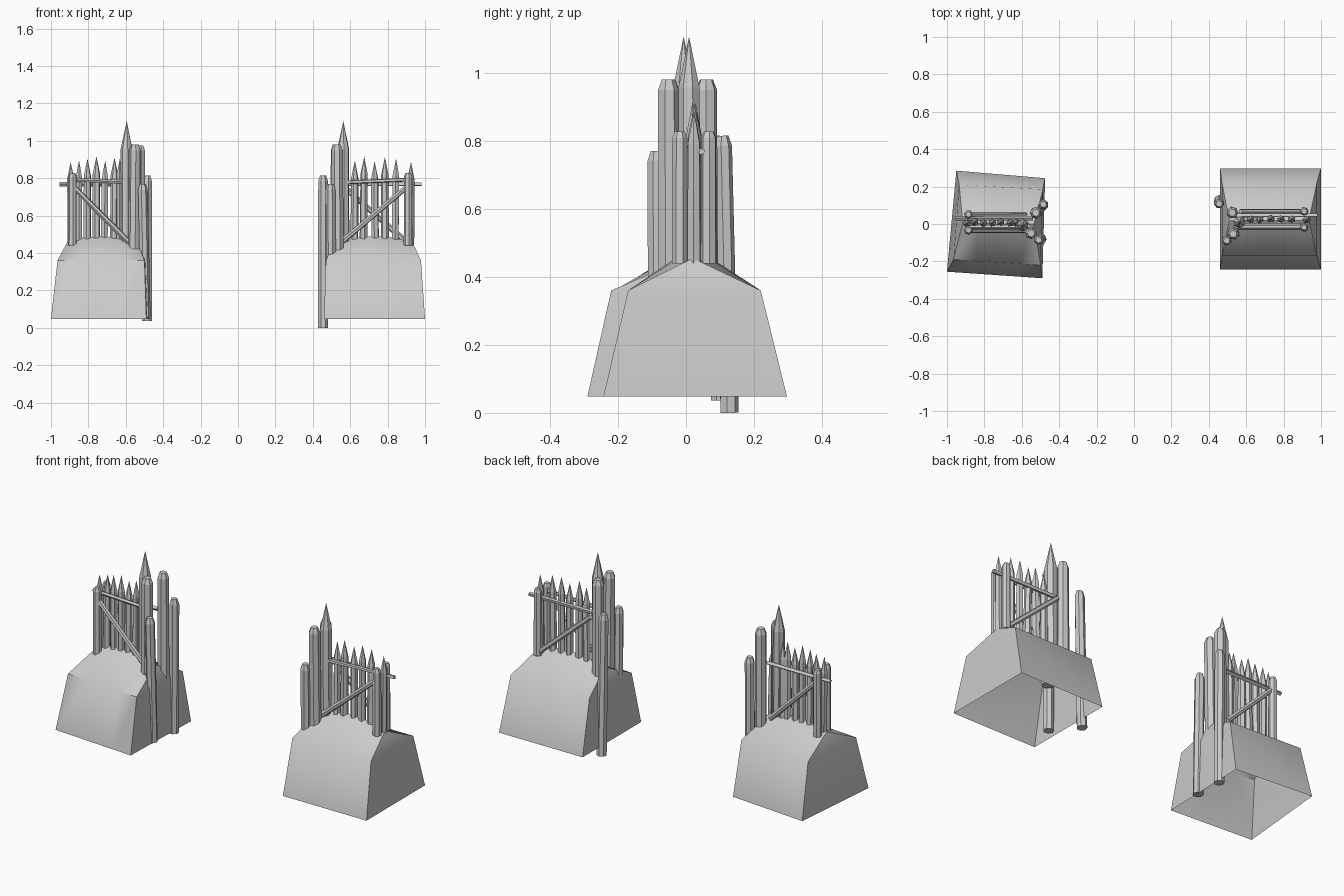
import bpy, bmesh, math, random
from mathutils import Vector

if "Cube" in bpy.data.objects:
    bpy.data.objects.remove(bpy.data.objects["Cube"])

random.seed(4)


def finish(bm, name, angle=None):
    bmesh.ops.recalc_face_normals(bm, faces=bm.faces)
    me = bpy.data.meshes.new(name)
    bm.to_mesh(me)
    bm.free()
    ob = bpy.data.objects.new(name, me)
    bpy.context.collection.objects.link(ob)
    if angle:
        bpy.ops.object.select_all(action='DESELECT')
        ob.select_set(True)
        bpy.context.view_layer.objects.active = ob
        bpy.ops.object.shade_smooth_by_angle(angle=math.radians(angle))
    return ob


def log(name, a, b, r, sides=7, tip=0.0, blunt=0.0):
    """Timber from a to b; tip = sharpened point length, blunt = axe-cut top length."""
    a, b = Vector(a), Vector(b)
    d = (b - a).normalized()
    u = d.cross(Vector((0, 1, 0)) if abs(d.y) < 0.9 else Vector((1, 0, 0))).normalized()
    w = d.cross(u)
    spin = random.uniform(0, 1)
    bm = bmesh.new()

    def ring(c, rad):
        return [bm.verts.new(c + rad * (u * math.cos(t) + w * math.sin(t)))
                for t in (spin + 2 * math.pi * i / sides for i in range(sides))]

    rings = [ring(a, r), ring(b - d * max(tip, blunt), r * 0.95)]
    if blunt:
        rings.append(ring(b, r * 0.6))
    for p, q in zip(rings, rings[1:]):
        for i in range(sides):
            j = (i + 1) % sides
            bm.faces.new((p[i], p[j], q[j], q[i]))
    bm.faces.new(rings[0])
    if tip:
        top = bm.verts.new(b)
        for i in range(sides):
            bm.faces.new((rings[-1][i], rings[-1][(i + 1) % sides], top))
    else:
        bm.faces.new(rings[-1])
    return finish(bm, name)


def mound(name, base, shoulder, ridge):
    """Open-bottomed earth bank: base corners, shoulder corners, curved ridge line along x."""
    n = len(ridge)
    bm = bmesh.new()

    def side(corners, z, i0, i1):
        p, q = Vector(corners[i0]), Vector(corners[i1])
        return [bm.verts.new((*p.lerp(q, k / (n - 1)), z)) for k in range(n)]

    bf, bb = side(base, 0.048, 0, 1), side(base, 0.048, 3, 2)
    sf, sb = side(shoulder, 0.36, 0, 1), side(shoulder, 0.36, 3, 2)
    top = [bm.verts.new(p) for p in ridge]
    for k in range(n - 1):
        for lo, hi in ((bf, sf), (sf, top), (bb, sb), (sb, top)):
            bm.faces.new((lo[k], lo[k + 1], hi[k + 1], hi[k]))
    for k in (0, n - 1):
        bm.faces.new((bf[k], bb[k], sb[k], sf[k]))
        bm.faces.new((sf[k], sb[k], top[k]))
    finish(bm, name, 50)


# earth banks
mound("right_mound",
      [(0.46, -0.243), (1, -0.243), (1, 0.297), (0.46, 0.297)],
      [(0.47, -0.17), (0.978, -0.17), (0.978, 0.22), (0.47, 0.22)],
      [(0.51, 0.02, 0.455), (0.6, 0.02, 0.48), (0.72, 0.02, 0.49), (0.84, 0.02, 0.483), (0.935, 0.02, 0.455)])
mound("left_mound",
      [(-1, -0.255), (-0.49, -0.29), (-0.475, 0.245), (-0.95, 0.285)],
      [(-0.965, -0.19), (-0.5, -0.22), (-0.487, 0.185), (-0.935, 0.21)],
      [(-0.915, 0.01, 0.455), (-0.83, 0.005, 0.483), (-0.72, 0, 0.49), (-0.61, 0, 0.48), (-0.535, 0, 0.455)])

# heavy gate posts: bottom (x, y, z), top (x, y, z)
gate_posts = {
    "right": [((0.455, 0.127, 0.0), (0.455, 0.108, 0.815)),
              ((0.50, -0.085, 0.06), (0.495, -0.088, 0.77)),
              ((0.525, 0.062, 0.3), (0.525, 0.06, 0.98)),
              ((0.535, -0.05, 0.3), (0.53, -0.053, 0.98))],
    "left": [((-0.485, 0.10, 0.036), (-0.485, 0.105, 0.815)),
             ((-0.495, -0.08, 0.05), (-0.51, -0.085, 0.77)),
             ((-0.525, 0.06, 0.2), (-0.525, 0.06, 0.975)),
             ((-0.555, -0.045, 0.3), (-0.55, -0.05, 0.98))]}
for side, posts in gate_posts.items():
    for i, (a, b) in enumerate(posts):
        log(f"{side}_gate_post_{i}", a, b, 0.028 if i < 2 else 0.033, blunt=0.03)

# fences: sign, spiked post x, outer post x, centre y, picket positions
fences = [("right", 1, 0.563, 0.91, 0.024, (0.625, 0.675, 0.73, 0.785, 0.845, 0.925)),
          ("left", -1, 0.595, 0.885, 0.008, (0.632, 0.66, 0.71, 0.757, 0.805, 0.85, 0.895))]
for side, s, xi, xo, y, pickets in fences:
    log(f"{side}_spiked_post", (s * xi, y - 0.012, 0.4), (s * xi, y - 0.015, 1.107), 0.034, tip=0.15)
    for i, x in enumerate(pickets):
        dx = random.uniform(-0.006, 0.006)
        log(f"{side}_picket_{i}", (s * x + dx, y, 0.42),
            (s * x, y + random.uniform(-0.008, 0.008), 0.90 + random.uniform(-0.015, 0.018)),
            0.021, 6, tip=0.095)
    # paired end posts, diagonal braces and rails
    for k, dy in (("front", -0.042), ("back", 0.043)):
        log(f"{side}_{k}_end_post", (s * xo, y + dy, 0.44), (s * xo, y + dy, 0.828), 0.024, blunt=0.02)
    log(f"{side}_front_brace", (s * (xi - 0.02), y - 0.042, 0.45), (s * xo, y - 0.042, 0.76), 0.015, 6)
    if s > 0:
        log("right_back_brace", (0.9, y + 0.042, 0.46), (0.57, y + 0.042, 0.75), 0.015, 6)
    else:
        log("left_back_brace", (-0.58, y + 0.042, 0.46), (-xo, y + 0.042, 0.76), 0.015, 6)
    log(f"{side}_long_rail", (s * 0.54, y + 0.022, 0.768),
        (s * (0.98 if s > 0 else 0.955), y + 0.022, 0.768), 0.012, 4)
    log(f"{side}_short_rail", (s * 0.55, y - 0.024, 0.777), (s * 0.89, y - 0.024, 0.792), 0.011, 5)
